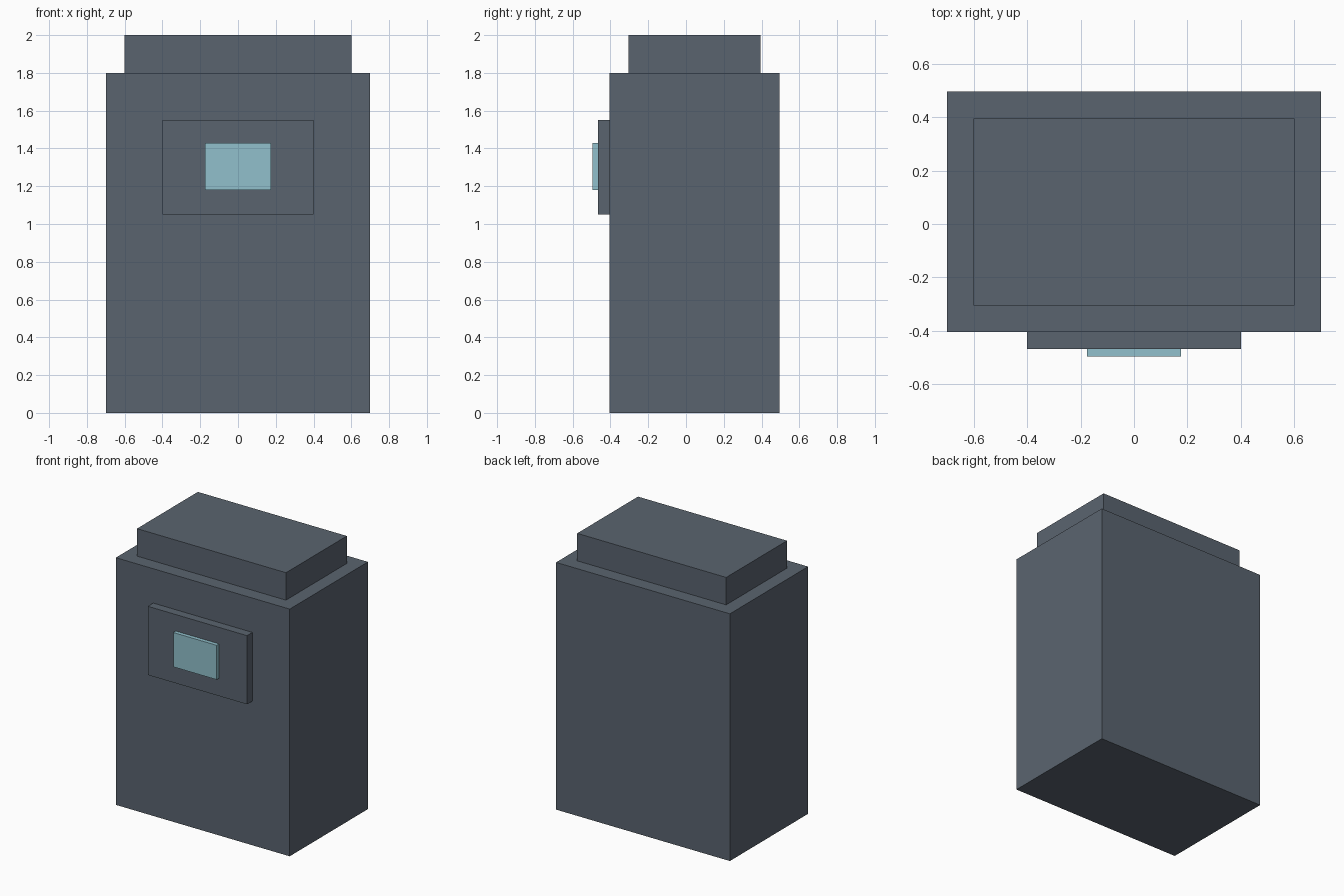
import bpy

default_cube = bpy.data.objects.get("Cube")
if default_cube:
    bpy.data.objects.remove(default_cube, do_unlink=True)


def make_material(name, rgb):
    mat = bpy.data.materials.new(name)
    mat.use_nodes = True
    color = (*rgb, 1.0)
    mat.diffuse_color = color
    mat.node_tree.nodes["Principled BSDF"].inputs["Base Color"].default_value = color
    return mat


def add_box(name, width, y_range, z_range, mat):
    """Box centred on x = 0, spanning the given y and z ranges."""
    (y0, y1), (z0, z1) = y_range, z_range
    bpy.ops.mesh.primitive_cube_add(size=1, location=(0, (y0 + y1) / 2, (z0 + z1) / 2))
    box = bpy.context.object
    box.name = box.data.name = name
    box.scale = (width, y1 - y0, z1 - z0)
    bpy.ops.object.transform_apply(location=False, rotation=False, scale=True)
    box.data.materials.append(mat)
    return box


slate = make_material("slate grey", (0.102, 0.127, 0.159))
pale_cyan = make_material("pale cyan", (0.283, 0.527, 0.604))

body_front, panel_front, screen_front = -0.405, -0.467, -0.495

# Cabinet and its raised top
add_box("cabinet_body", 1.4, (body_front, 0.495), (0, 1.8), slate)
add_box("top_cap", 1.2, (-0.305, 0.395), (1.8, 2.0), slate)

# Front panel with its screen
add_box("front_panel", 0.8, (panel_front, body_front), (1.05, 1.55), slate)
add_box("screen", 0.35, (screen_front, panel_front), (1.18, 1.43), pale_cyan)
